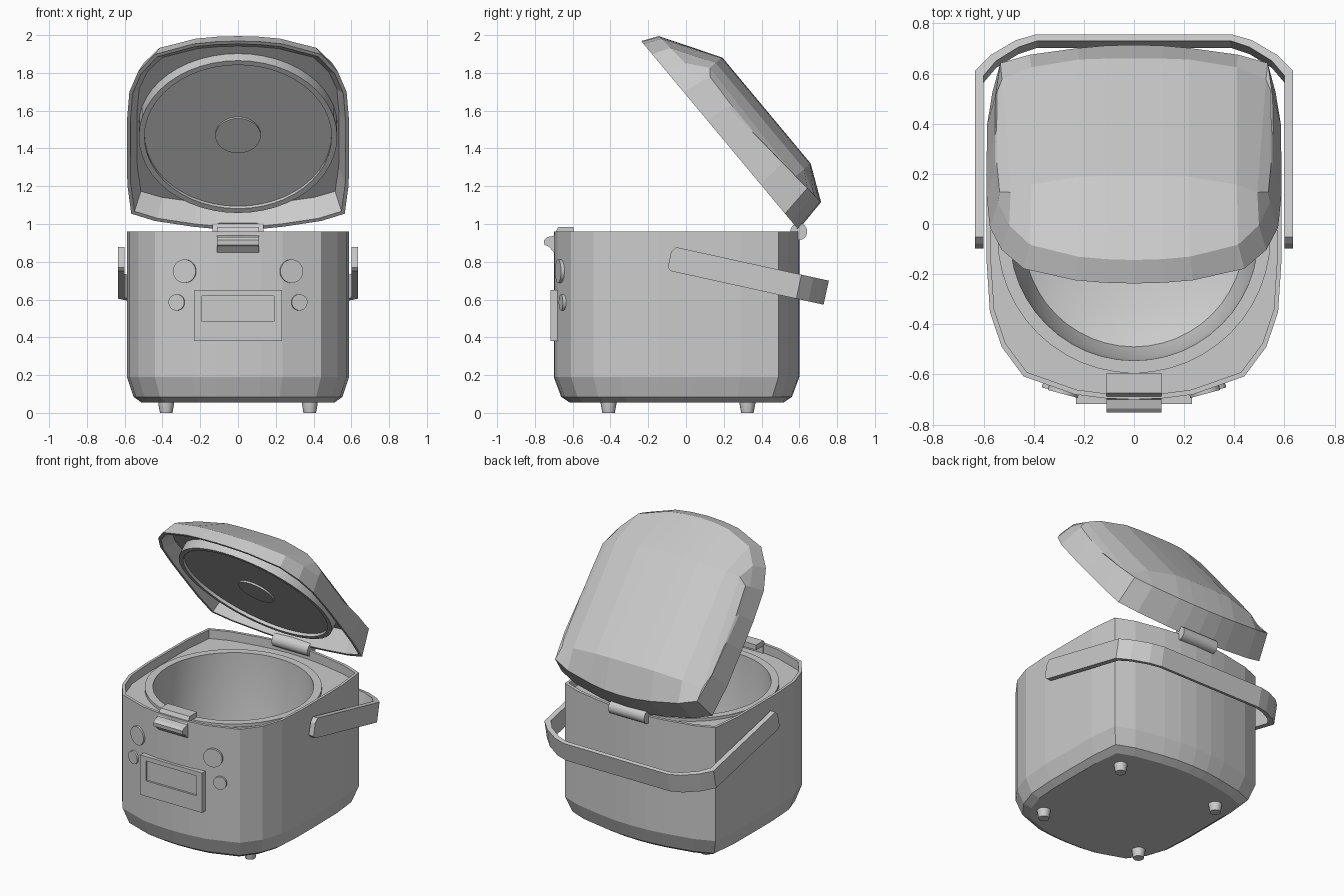
import bpy, bmesh, math
from mathutils import Matrix, Vector

if "Cube" in bpy.data.objects:
    bpy.data.objects.remove(bpy.data.objects["Cube"])

# outline shared by body and lid: squarer at the back, rounder at the front (side -> end)
BACK = [(.588, .10), (.586, .34), (.565, .54), (.44, .59), (.236, .63), (.12, .645), (0, .65)]
FRONT = [(.588, .10), (.575, .30), (.528, .44), (.44, .558), (.236, .63), (.12, .645), (0, .65)]
HALVES = [q + [(-x, y) for x, y in q[-2::-1]] for q in (BACK, FRONT)]
OUTLINE = HALVES[0] + [(x, -y) for x, y in HALVES[1][::-1]]


def finish(name, bm, matrix=None, smooth=False):
    bmesh.ops.remove_doubles(bm, verts=bm.verts, dist=1e-5)
    bmesh.ops.recalc_face_normals(bm, faces=bm.faces)
    me = bpy.data.meshes.new(name)
    bm.to_mesh(me)
    bm.free()
    ob = bpy.data.objects.new(name, me)
    bpy.context.collection.objects.link(ob)
    if matrix:
        ob.matrix_world = matrix
    if smooth:
        bpy.ops.object.select_all(action='DESELECT')
        ob.select_set(True)
        bpy.context.view_layer.objects.active = ob
        bpy.ops.object.shade_smooth_by_angle(angle=math.radians(35))
    return ob


def loft(name, rings, cap_start=True, cap_end=True, strips_end=False, **kw):
    bm = bmesh.new()
    vs = [[bm.verts.new(p) for p in r] for r in rings]
    n = len(rings[0])
    for a, b in zip(vs, vs[1:]):
        for i in range(n):
            j = (i + 1) % n
            bm.faces.new((a[i], a[j], b[j], b[i]))
    if cap_start:
        bm.faces.new(vs[0][::-1])
    if strips_end:
        e = vs[-1]
        for i in range(n // 2 - 1):
            bm.faces.new((e[i], e[i + 1], e[n - 2 - i], e[n - 1 - i]))
    elif cap_end:
        bm.faces.new(vs[-1])
    return finish(name, bm, **kw)


def lathe(name, profile, matrix=None, seg=32):
    bm = bmesh.new()
    vs = [bm.verts.new((r, 0, z)) for r, z in profile]
    es = [bm.edges.new(p) for p in zip(vs, vs[1:])]
    bmesh.ops.spin(bm, geom=vs + es, cent=(0, 0, 0), axis=(0, 0, 1),
                   angle=2 * math.pi, steps=seg, use_merge=True)
    return finish(name, bm, matrix, smooth=True)


def at(x, y, z, angle=0, axis='X'):
    return Matrix.Translation((x, y, z)) @ Matrix.Rotation(math.radians(angle), 4, axis)


# body shell: chamfered base, thin rim and sunken deck
CY = -.05
def body_ring(s, z):
    return [(x * s, y * s + CY, z) for x, y in OUTLINE]

deck_edge = []
for x, y in OUTLINE:
    d = Vector((x, y)).normalized() * .525
    deck_edge.append((d.x, d.y + CY, .90))
loft("body", [body_ring(.87, .055), body_ring(.94, .085), body_ring(1, .19), body_ring(1, .96),
              body_ring(.97, .96), body_ring(.97, .90), deck_edge], cap_end=False)

# inner pot with flat collar
lathe("inner_pot", [(.545, .89), (.545, .92), (.495, .92), (.485, .42), (.44, .27), (.30, .20), (0, .19)],
      at(0, CY, 0), 48)

# feet
for sx in (-1, 1):
    for y in (-.41, .325):
        lathe("foot", [(0, 0), (.033, 0), (.042, .05), (.042, .06), (0, .06)],
              at(sx * .38, y, 0), 16)

# open lid, built closed in its hinge frame and tipped back
LID = at(0, .595, .97, -50.2)
def lid_ring(hw, v0, v1, height):
    sx, sy, c = hw / .588, (v1 - v0) / 1.3, (v0 + v1) / 2
    pts = [(x * sx, y * sy - c) for x, y in OUTLINE]
    return [(x, y, height(x, -y)) for x, y in pts]

# domed top: straight front and back creases, falling away to the sides
top = []
for x, y in OUTLINE:
    x *= .548 / .588
    v = min(max(.62 - y, .227), .958)
    top.append((x, -v, .274 - .125 * (abs(x) / .548) ** 3.5))
loft("lid", [lid_ring(.535, .05, 1.22, lambda x, v: .15 - .079 * v),
             lid_ring(.57, .02, 1.28, lambda x, v: 0),
             lid_ring(.588, 0, 1.30, lambda x, v: 0),
             lid_ring(.555, .035, 1.26, lambda x, v: .188 - .079 * v),
             top], strips_end=True, matrix=LID)
PLATE = LID @ at(0, -.64, 0)
lathe("lid_inner_plate", [(.525, .11), (.525, 0), (.495, 0), (.495, .02), (0, .02)], PLATE, 48)
lathe("lid_steam_cap", [(.12, .04), (.12, .008), (0, .008)], PLATE)

# hinge barrel
lathe("hinge", [(0, -.135), (.045, -.135), (.045, .135), (0, .135)], at(0, .597, .96, 90, 'Y'), 16)

# latch at the front of the rim
latch = [(-.595, .95), (-.595, .985), (-.675, .985), (-.70, .938), (-.735, .93), (-.752, .915),
         (-.75, .89), (-.725, .88), (-.70, .85), (-.67, .85), (-.67, .95)]
loft("latch", [[(x, y, z) for y, z in latch] for x in (-.11, .11)])

# control panel with recessed screen
def rect(hx, z0, z1, y):
    return [(-hx, y, z0), (hx, y, z0), (hx, y, z1), (-hx, y, z1)]
loft("control_panel", [rect(.232, .38, .65, -.675), rect(.232, .38, .65, -.718),
                       rect(.19, .485, .62, -.718), rect(.19, .485, .62, -.705)])

# round buttons lying on the angled front facets
for s in (-1, 1):
    for x, y, z, r in ((.283, -.673, .75, .062), (.325, -.658, .585, .043)):
        m = at(s * x, y, z, s * 15, 'Z') @ Matrix.Rotation(math.radians(90), 4, 'X')
        lathe("button", [(0, -.02), (r, -.02), (r, .005), (0, .005)], m)

# carrying handle: flat strap swung down behind the body
right = [((.635, 0), (.60, 0), .015, .10), ((.635, .02), (.60, .02), 0, .13),
         ((.635, .70), (.60, .68), 0, .13), ((.57, .765), (.55, .74), 0, .13),
         ((.47, .825), (.46, .797), 0, .13), ((.39, .848), (.385, .822), 0, .13)]
left = [((-a[0], a[1]), (-b[0], b[1]), lo, hi) for a, b, lo, hi in right[::-1]]
loft("carry_handle", [[(*a, lo), (*a, hi), (*b, hi), (*b, lo)] for a, b, lo, hi in right + left],
     matrix=at(0, -.10, .755, -12.4))
